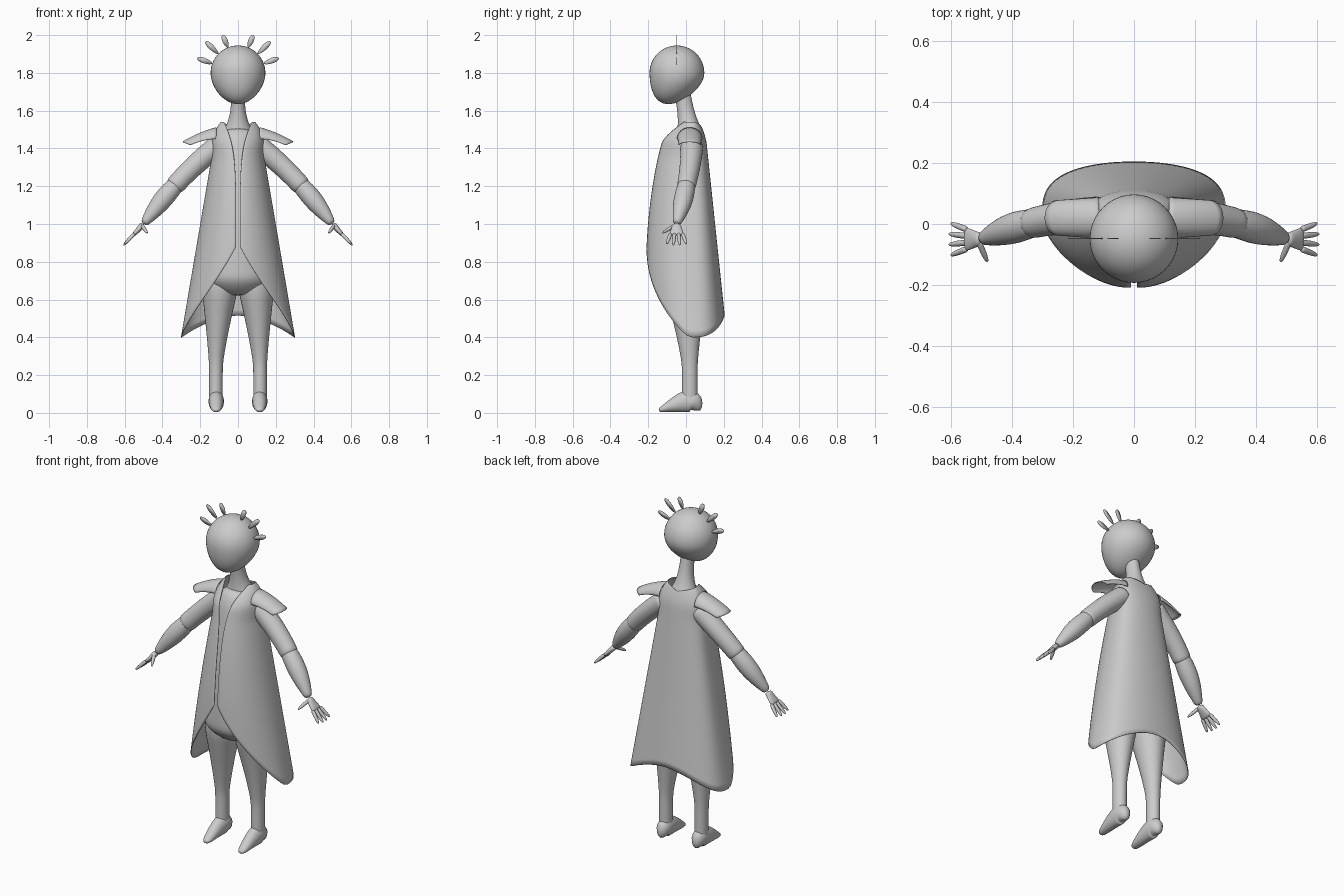
import bpy, bmesh, math
from mathutils import Vector

cube = bpy.data.objects.get("Cube")
if cube:
    bpy.data.objects.remove(cube)

shade = (.6, .6, .6, 1)
grey = bpy.data.materials.new("plain_grey")
grey.use_nodes = True
grey.diffuse_color = shade
grey.node_tree.nodes["Principled BSDF"].inputs["Base Color"].default_value = shade


def mix(start, end, t):
    return start + (end - start) * t


def ease(t):
    return t * t * (3 - 2 * t)


def hump(t):
    return math.sin(math.pi * t)


def finish(name, bm, mirror=True, subsurf=0, thickness=0):
    """Turn a bmesh into a smooth object with its modifiers."""
    bmesh.ops.recalc_face_normals(bm, faces=bm.faces)
    mesh = bpy.data.meshes.new(name)
    bm.to_mesh(mesh)
    bm.free()
    mesh.materials.append(grey)
    obj = bpy.data.objects.new(name, mesh)
    bpy.context.collection.objects.link(obj)
    for polygon in mesh.polygons:
        polygon.use_smooth = True
    if mirror:
        modifier = obj.modifiers.new("mirror", 'MIRROR')
        modifier.use_clip = True
    if subsurf:
        modifier = obj.modifiers.new("smooth", 'SUBSURF')
        modifier.levels = modifier.render_levels = subsurf
    if thickness:
        modifier = obj.modifiers.new("thickness", 'SOLIDIFY')
        modifier.thickness = thickness
        modifier.offset = 0


def skin(bm, rows, closed=False):
    """Bridge neighbouring rows of vertices with quads."""
    for low, high in zip(rows, rows[1:]):
        count = len(low)
        for i in range(count if closed else count - 1):
            j = (i + 1) % count
            bm.faces.new((low[i], low[j], high[j], high[i]))


def sheet(name, point, rows, columns):
    """Thin shell from a rule point(u, v), mirrored to the other side."""
    bm = bmesh.new()
    grid = [[bm.verts.new(point(c / columns, r / rows)) for c in range(columns + 1)]
            for r in range(rows + 1)]
    skin(bm, grid)
    finish(name, bm, thickness=.004)


def loft(name, centre, size, side=(0, 1, 0), steps=10, sides=16, mirror=True):
    """Sweep ovals along centre(t); size(t) gives radii across and along side."""
    bm = bmesh.new()
    points = [Vector(centre(i / steps)) for i in range(steps + 1)]
    rows = []
    for i, point in enumerate(points):
        along = (points[min(i + 1, steps)] - points[max(i - 1, 0)]).normalized()
        across = Vector(side).cross(along).normalized()
        up = along.cross(across)
        wide, deep = size(i / steps)
        ring = []
        for k in range(sides):
            angle = math.tau * k / sides
            ring.append(bm.verts.new(
                point + across * wide * math.cos(angle) + up * deep * math.sin(angle)))
        rows.append(ring)
    skin(bm, rows, closed=True)
    bm.faces.new(rows[0])
    bm.faces.new(rows[-1])
    finish(name, bm, mirror, subsurf=1)


# Head: sphere drawn down and forward into a chin
RADIUS = .145
HEAD = Vector((0, -.048, 1.8))
bm = bmesh.new()
bmesh.ops.create_uvsphere(bm, u_segments=40, v_segments=28, radius=RADIUS)
for vert in bm.verts:
    chin = max(0, -vert.co.z / RADIUS) ** 2
    vert.co.z *= 1 + .14 * chin
    vert.co.y -= .045 * chin
    vert.co += HEAD
finish("head", bm, mirror=False)

# Flat leaf-shaped quills fanned around the head
for n, reach in enumerate((.23, .24, .216)):
    angle = math.radians(20 + 24 * n)
    outward = Vector((math.cos(angle), 0, math.sin(angle)))
    across = Vector((outward.z, 0, -outward.x))
    bm = bmesh.new()
    outline = []
    for k in range(20):
        turn = math.tau * k / 20
        f = (1 - math.cos(turn)) / 2
        offset = across * .017 * math.sin(turn) * mix(.7, 1, f)
        outline.append(bm.verts.new(HEAD + outward * mix(RADIUS, reach, f) + offset))
    bm.faces.new(outline)
    finish(f"quill_{n + 1}", bm, thickness=.003)

# Coat limits at a height: half width, front and back, closing at the shoulders
HEM, COLLAR, MIDDLE = .4, 1.54, .02


def limits(z):
    shoulder = 1 - .36 * max(0, (z - 1.42) / .12) ** 2
    width = max(.138, .3 - .17 * (z - HEM)) * shoulder
    front = MIDDLE - (.23 - .17 * (z - .75) ** 2) * shoulder ** 2
    back = MIDDLE + (.195 - .105 * (z - HEM)) * shoulder
    return width, front, back


def hem_height(u):
    if u < .5:
        return HEM + .48 * (1 - 2 * u) ** 1.35
    return HEM + .115 * ease(2 * u - 1)


def coat_point(u, v):
    z = mix(hem_height(u), COLLAR - .03 * u ** 3, 1 - (1 - v) ** 1.4)
    width, front, back = limits(z)
    opening = .01 + .065 * max(0, (z - .8) / (COLLAR - .8)) ** 6
    angle = mix(math.asin(opening / width), math.pi, u)
    facing = math.cos(angle)
    if facing > 0:
        y = mix(MIDDLE, front, facing)
    else:
        y = mix(MIDDLE, back, abs(facing) ** .62)
    return (width * math.sin(angle) if u < 1 else 0, y, z)


sheet("coat", coat_point, rows=44, columns=40)


# Arched cap sleeves over the shoulders
def cap_point(u, v):
    angle = math.pi * (u - .5)
    drop = 1 - math.cos(angle)
    x = mix(.115, .292, v) - .04 * v * drop
    y = MIDDLE + mix(.066, .056, v) * math.sin(angle)
    z = 1.51 - .045 * v - .03 * v * v - mix(.06, .018, v) * drop
    return x, y, z


sheet("cap_sleeve", cap_point, rows=10, columns=16)


# Body follows the coat, set inside it and rounded off at the hips
def body_height(t):
    return mix(.62, 1.5, t)


def body_centre(t):
    width, front, back = limits(body_height(t))
    return 0, (front + back) / 2, body_height(t)


def body_size(t):
    width, front, back = limits(body_height(t))
    inset = .78 * min(1, .45 + 6 * t)
    return width * inset, (back - front) / 2 * inset


loft("body", body_centre, body_size, steps=20, sides=24, mirror=False)
loft("neck", lambda t: (0, mix(MIDDLE, -.02, t), mix(1.48, 1.7, t)),
     lambda t: (.037 + .05 * (1 - t) ** 3, .043 + .03 * (1 - t) ** 3), mirror=False)


# Legs: thigh narrowing to a straight shin
def leg_height(t):
    return mix(.78, .03, t)


def thigh(t):
    return min(1, max(0, (leg_height(t) - .25) / HEM)) ** 1.2


loft("leg", lambda t: (.117 - .02 * thigh(t), MIDDLE * (1 - thigh(t)), leg_height(t)),
     lambda t: (.037 + .06 * thigh(t), .042 + .07 * thigh(t)), steps=16)


# Feet: rounded heel, pointed toe
def instep(t):
    return hump(math.sqrt(t))


def foot_size(t):
    return .015 + .027 * math.sqrt(max(0, instep(t))), .01 + .05 * instep(t)


loft("foot", lambda t: (.115, mix(.076, -.145, t), foot_size(t)[1] + .002),
     foot_size, side=(0, 0, 1))


# Arms: sleeve to the elbow, then a swelling forearm
def arm(t):
    return Vector((mix(.1, .5, t), .03 - .08 * t * t, mix(1.42, 1, t) + .03 * hump(t)))


def forearm_size(t):
    radius = mix(.045, .02, t) + .018 * hump(t)
    return radius, radius


loft("upper_arm", lambda t: arm(.62 * t), lambda t: (mix(.06, .052, t), mix(.063, .05, t)))
loft("forearm", lambda t: arm(mix(.55, 1, t)), forearm_size)

# Hands: flat palm, four spread fingers and a thumb
WRIST = arm(1)
KNUCKLES = WRIST + Vector((.055, 0, -.06))
loft("palm", lambda t: mix(WRIST, KNUCKLES, t),
     lambda t: (mix(.018, .01, t), mix(.02, .042, t)), steps=4)


def digit(name, root, tip, side):
    def size(t):
        radius = .011 - .006 * t ** 4
        return radius, radius
    loft(name, lambda t: mix(root, tip, t), size, side, steps=5, sides=8)


for n in range(4):
    spread = n - 1.5
    curl = .006 * abs(spread)
    digit(f"finger_{n + 1}", KNUCKLES + Vector((-.008, -.021 * spread, .01)),
          KNUCKLES + Vector((.055 - curl, -.035 * spread, -.056 + curl)), (0, 1, 0))
digit("thumb", WRIST + Vector((.01, -.005, -.005)),
      WRIST + Vector((-.02, -.075, -.048)), (1, 0, 0))
